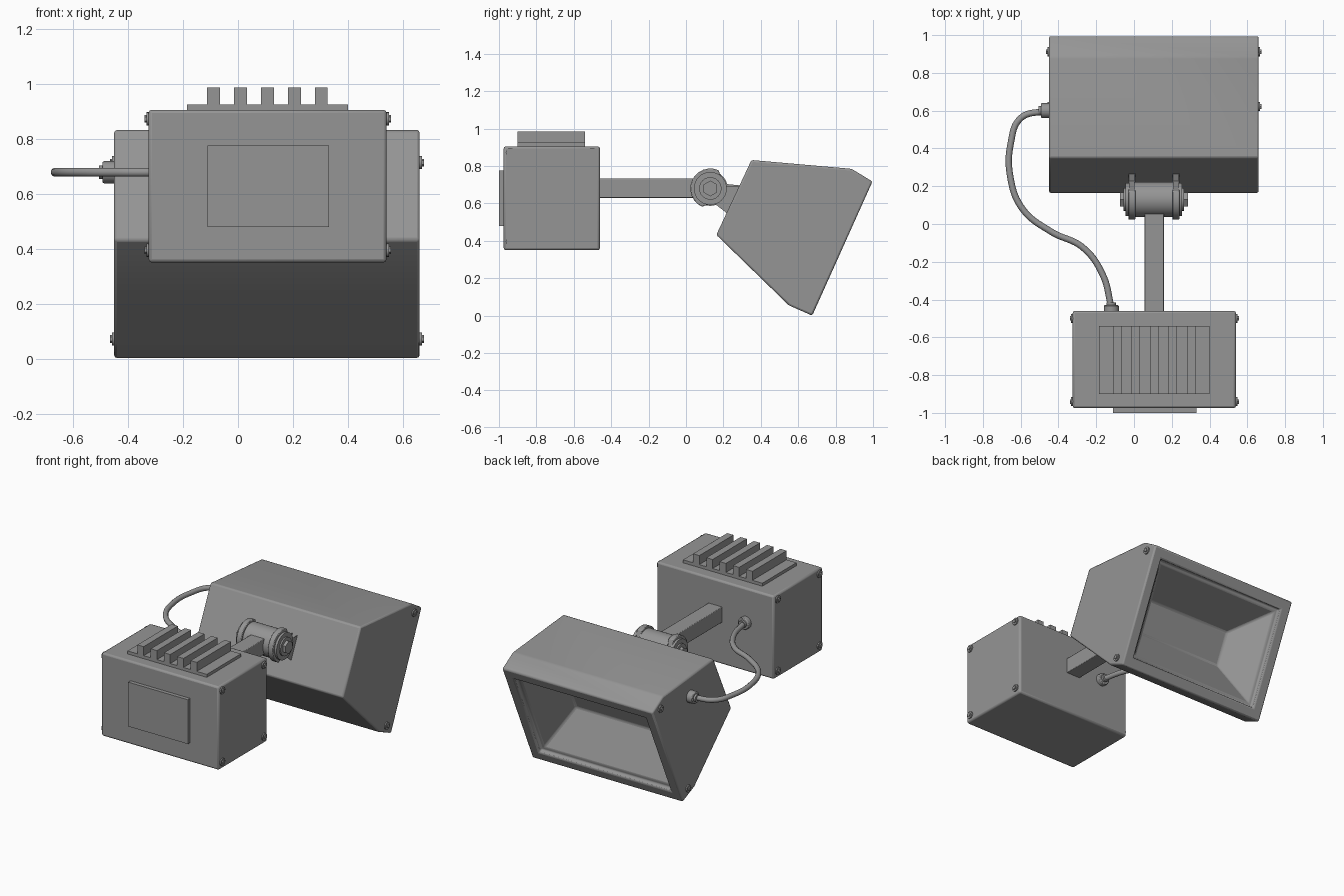
import bpy, bmesh, math
from mathutils import Vector

if "Cube" in bpy.data.objects:
    bpy.data.objects.remove(bpy.data.objects["Cube"], do_unlink=True)

grey = bpy.data.materials.new("metal grey")
grey.use_nodes = True
COLOUR = (0.3, 0.3, 0.3, 1)
grey.diffuse_color = COLOUR
grey.node_tree.nodes["Principled BSDF"].inputs["Base Color"].default_value = COLOUR


def finish(name, bm, bevel=0, smooth=True):
    bmesh.ops.recalc_face_normals(bm, faces=bm.faces)
    mesh = bpy.data.meshes.new(name)
    bm.to_mesh(mesh)
    bm.free()
    obj = bpy.data.objects.new(name, mesh)
    bpy.context.collection.objects.link(obj)
    mesh.materials.append(grey)
    if bevel:
        mod = obj.modifiers.new("bevel", 'BEVEL')
        mod.width, mod.segments = bevel, 2
        mod.limit_method, mod.angle_limit = 'ANGLE', math.radians(25)
    if smooth:
        bpy.ops.object.select_all(action='DESELECT')
        obj.select_set(True)
        bpy.context.view_layer.objects.active = obj
        bpy.ops.object.shade_smooth_by_angle(angle=math.radians(35))
    return obj


def box(name, x, y, z, bevel=0):
    bm = bmesh.new()
    bmesh.ops.create_cube(bm, size=1)
    for v in bm.verts:
        v.co = [a + (b - a) * (c + 0.5) for (a, b), c in zip((x, y, z), v.co)]
    return finish(name, bm, bevel, smooth=bool(bevel))


def prism(name, profile, x0, x1, bevel=0):
    """Extrude a (y, z) outline from x0 to x1."""
    bm = bmesh.new()
    face = bm.faces.new([bm.verts.new((x0, y, z)) for y, z in profile])
    ext = bmesh.ops.extrude_face_region(bm, geom=[face])["geom"]
    for v in ext:
        if isinstance(v, bmesh.types.BMVert):
            v.co.x = x1
    return finish(name, bm, bevel)


def disc(name, a, b, radius, sides=24, bevel=0):
    """Cylinder running from point a to point b."""
    a, b = Vector(a), Vector(b)
    bm = bmesh.new()
    bmesh.ops.create_cone(bm, cap_ends=True, segments=sides, radius1=radius,
                          radius2=radius, depth=(b - a).length)
    turn = (b - a).to_track_quat('Z', 'Y')
    for v in bm.verts:
        v.co = turn @ v.co + (a + b) / 2
    return finish(name, bm, bevel)


# Control box with cover plate and heat sink
BOX_X, LAMP_X, MID = (-0.325, 0.54), (-0.45, 0.66), 0.105
box("control_box", BOX_X, (-0.975, -0.46), (0.35, 0.905), 0.012)
box("cover_plate", (-0.11, 0.33), (-1, -0.97), (0.48, 0.775))
box("heat_sink_base", (-0.185, 0.4), (-0.9, -0.54), (0.9, 0.925))
for i in range(5):
    x = -0.112 + i * 0.098
    box(f"heat_sink_fin_{i + 1}", (x, x + 0.046), (-0.9, -0.54), (0.92, 0.985))

# Arm and hinge
PY, PZ = 0.13, 0.68
box("arm", (0.055, 0.158), (-0.47, PY - 0.05), (0.63, 0.733), 0.004)
disc("hinge_barrel", (0.0, PY, PZ), (0.21, PY, PZ), 0.093, 32)

# Lamp hood, hollow with a tapered reflector
rim_low, rim_high = Vector((0, 0.675, 0)), Vector((0, 0.997, 0.717))
up = (rim_high - rim_low).normalized()
inward = Vector((0, -up.z, up.y))
face_mid = (rim_low + rim_high) / 2 + Vector((MID, 0, 0))
half_w, half_h = (LAMP_X[1] - LAMP_X[0]) / 2, (rim_high - rim_low).length / 2
outline = [(0.675, 0), (0.997, 0.717), (0.885, 0.785), (0.35, 0.832),
           (0.162, 0.432), (0.55, 0.055)]
bm = bmesh.new()
sides = [[bm.verts.new((x, y, z)) for y, z in outline] for x in LAMP_X]
for side in sides:
    bm.faces.new(side)
for i in range(1, len(outline)):
    j = (i + 1) % len(outline)
    bm.faces.new((sides[0][i], sides[0][j], sides[1][j], sides[1][i]))
ring = [sides[0][0], sides[1][0], sides[1][1], sides[0][1]]
for w, h, depth in ((half_w - 0.07, half_h - 0.07, 0),
                    (half_w - 0.07, half_h - 0.07, 0.03),
                    (half_w - 0.09, half_h - 0.09, 0.03),
                    (0.31, 0.11, 0.25)):
    inner = [bm.verts.new(face_mid + Vector((sx * w, 0, 0)) + up * sy * h + inward * depth)
             for sx, sy in ((-1, -1), (1, -1), (1, 1), (-1, 1))]
    for i in range(4):
        j = (i + 1) % 4
        bm.faces.new((ring[i], ring[j], inner[j], inner[i]))
    ring = inner
bm.faces.new(ring)
finish("lamp_hood", bm, 0.012)

# Hinge brackets: round end around the pivot, straight sides into the hood
tilt = math.atan2(inward.z, inward.y)
bracket = [(PY + 0.107 * math.cos(tilt + a), PZ + 0.107 * math.sin(tilt + a))
           for a in [math.radians(-90 + 15 * k) for k in range(13)]]
for s in (1, -1):
    c = Vector((0, PY, PZ)) - inward * 0.2 + up * s * 0.092
    bracket.append((c.y, c.z))
for name, s in (("left", 1), ("right", -1)):
    prism(f"{name}_hinge_bracket", bracket, MID + s * 0.098, MID + s * 0.135, 0.004)
    for part, start, end, r, n in (("washer", 0.13, 0.15, 0.088, 32),
                                   ("bolt_collar", 0.14, 0.16, 0.06, 24),
                                   ("bolt_head", 0.15, 0.18, 0.042, 6)):
        disc(f"{name}_hinge_{part}", (MID + s * start, PY, PZ),
             (MID + s * end, PY, PZ), r, n)

# Corner screws on both ends of box and hood
box_spots = [(y, z) for y in (-0.94, -0.5) for z in (0.395, 0.872)]
hood_spots = [(0.912, 0.713), (0.622, 0.072)]
for part, spots, ends in (("box", box_spots, BOX_X), ("hood", hood_spots, LAMP_X)):
    for i, (y, z) in enumerate(spots):
        for x, s in zip(ends, (-1, 1)):
            tag = f"{part}_screw_{i + 1}_{'left' if s > 0 else 'right'}"
            disc(tag, (x - s * 0.01, y, z), (x + s * 0.008, y, z), 0.024, 16)
            disc(tag + "_head", (x, y, z), (x + s * 0.015, y, z), 0.014, 6)

# Cable glands and cable
CZ = 0.678
disc("box_gland", (-0.12, -0.47, CZ), (-0.12, -0.43, CZ), 0.04, 20, 0.005)
disc("box_gland_neck", (-0.12, -0.44, CZ), (-0.12, -0.415, CZ), 0.025, 16)
disc("hood_gland", (-0.44, 0.6, CZ), (-0.492, 0.6, CZ), 0.04, 20, 0.005)
disc("hood_gland_neck", (-0.48, 0.6, CZ), (-0.505, 0.6, CZ), 0.025, 16)

path = [(-0.12, -0.44), (-0.165, -0.27), (-0.27, -0.125), (-0.44, -0.04),
        (-0.59, 0.08), (-0.655, 0.25), (-0.652, 0.43), (-0.6, 0.56), (-0.47, 0.6)]
curve = bpy.data.curves.new("cable", 'CURVE')
curve.dimensions = '3D'
curve.bevel_depth, curve.bevel_resolution = 0.017, 3
curve.use_fill_caps = True
spline = curve.splines.new('BEZIER')
spline.bezier_points.add(len(path) - 1)
for p, (x, y) in zip(spline.bezier_points, path):
    p.co = (x, y, CZ)
    p.handle_left_type = p.handle_right_type = 'AUTO'
curve.materials.append(grey)
bpy.context.collection.objects.link(bpy.data.objects.new("cable", curve))
